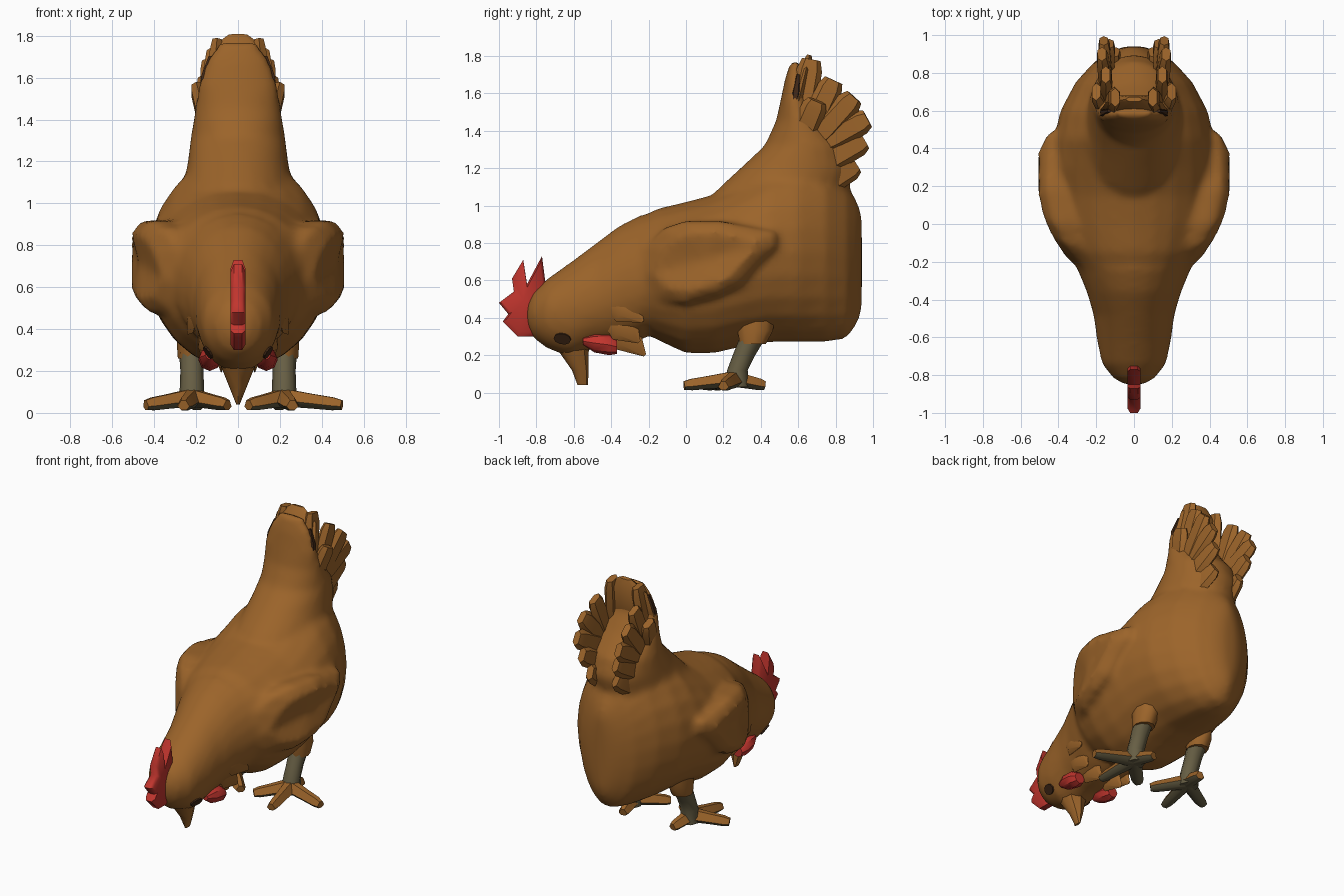
import bpy, bmesh
from math import sin, cos, pi, radians
from mathutils import Vector
from mathutils.bvhtree import BVHTree

cube = bpy.data.objects.get("Cube")
if cube:
    bpy.data.objects.remove(cube, do_unlink=True)


def material(name, rgb):
    m = bpy.data.materials.new(name)
    m.use_nodes = True
    m.diffuse_color = (*rgb, 1)
    bsdf = m.node_tree.nodes["Principled BSDF"]
    bsdf.inputs["Base Color"].default_value = (*rgb, 1)
    bsdf.inputs["Roughness"].default_value = 0.9
    return m


BROWN = material("feather brown", (0.33, 0.127, 0.023))
RED = material("comb red", (0.54, 0.036, 0.027))
GREY = material("leg grey", (0.135, 0.113, 0.058))
DARK = material("eye dark", (0.05, 0.02, 0.008))

# Cross-sections for feathers and for toes with bevelled soles
PLUME = ((1, 0), (.6, .9), (-.6, .9), (-1, 0), (-.6, -.9), (.6, -.9))
TOE = ((.9, .4), (-.2, 1), (-.8, .45), (-.8, -.45), (-.2, -1), (.9, -.4))


def shade(ob, angle):
    bpy.ops.object.select_all(action='DESELECT')
    ob.select_set(True)
    bpy.context.view_layer.objects.active = ob
    bpy.ops.object.shade_smooth_by_angle(angle=radians(angle))


def finish(name, bm, mats, smooth=40):
    """Turn a bmesh into a shaded object."""
    bmesh.ops.recalc_face_normals(bm, faces=bm.faces)
    me = bpy.data.meshes.new(name)
    bm.to_mesh(me)
    bm.free()
    ob = bpy.data.objects.new(name, me)
    bpy.context.collection.objects.link(ob)
    for m in mats:
        me.materials.append(m)
    shade(ob, smooth)
    return ob


def skin(bm, rings):
    """Bridge rings of points and close both ends."""
    rows = [[bm.verts.new(p) for p in ring] for ring in rings]
    n = len(rows[0])
    for a, b in zip(rows, rows[1:]):
        for i in range(n):
            j = (i + 1) % n
            bm.faces.new((a[i], a[j], b[j], b[i]))
    for row in (rows[0], rows[-1]):
        mid = bm.verts.new(sum((v.co for v in row), Vector()) / n)
        for i in range(n):
            bm.faces.new((row[i], row[(i + 1) % n], mid))


def upright_ring(y, low, high, half, mid, n=24):
    """Egg-shaped cross-section facing along y."""
    ring = []
    for i in range(n):
        a = 2 * pi * i / n
        s = sin(a)
        ring.append(Vector((half * cos(a), y, mid + s * (high - mid if s > 0 else mid - low))))
    return ring


def level_ring(z, front, back, half, n=24):
    """Oval cross-section facing along z."""
    mid, r = (front + back) / 2, (back - front) / 2
    return [Vector((half * cos(2 * pi * i / n), mid + r * sin(2 * pi * i / n), z)) for i in range(n)]


def blade(bm, base, tip, side, width, thick, steps, shape=PLUME):
    """Tapered bar; steps are (position, scale) pairs."""
    base, tip = Vector(base), Vector(tip)
    along = (tip - base).normalized()
    side = Vector(side)
    side = (side - along * side.dot(along)).normalized()
    up = along.cross(side)
    skin(bm, [[base.lerp(tip, t) + side * (u * width * k) + up * (v * thick * k)
               for u, v in shape] for t, k in steps])


# Body, raised tail base, neck and head
bm = bmesh.new()
skin(bm, [upright_ring(*s) for s in (
    (-.38, .45, .82, .15, .62), (-.28, .35, .92, .27, .62), (-.15, .28, .985, .36, .62),
    (0, .21, 1.02, .41, .65), (.15, .21, 1.06, .43, .68), (.3, .245, 1.13, .44, .72),
    (.45, .27, 1.22, .425, .75), (.6, .27, 1.25, .39, .75), (.75, .27, 1.22, .31, .75),
    (.86, .29, 1.12, .21, .72), (.915, .37, 1.02, .12, .7), (.94, .44, .95, .05, .7))])
skin(bm, [level_ring(*s) for s in (
    (.9, .1, .9, .25), (1.08, .16, .87, .26), (1.2, .29, .9, .24), (1.32, .42, .86, .225),
    (1.45, .48, .74, .205), (1.56, .505, .66, .19), (1.68, .53, .63, .15), (1.77, .56, .61, .09))])
skin(bm, [upright_ring(*s) for s in (
    (-.85, .36, .47, .05, .42), (-.815, .29, .54, .11, .42), (-.74, .235, .61, .17, .43),
    (-.62, .19, .695, .195, .45), (-.48, .24, .8, .215, .5), (-.36, .25, .89, .25, .57),
    (-.24, .28, .95, .3, .6), (-.05, .4, .9, .3, .62))])

# Wings, domed slabs following the flanks
edge = [(-.3, .61), (-.22, .78), (-.12, .88), (0, .92), (.18, .92), (.49, .86), (.49, .78), (.38, .68),
        (.3, .58), (.18, .52), (0, .47), (-.18, .49)]
for side in (1, -1):
    rings = []
    for scale, depth in ((.92, .2), (1, .09), (.98, .035), (.7, -.01)):
        ring = []
        for y, z in edge:
            y, z = .1 + (y - .1) * scale, .71 + (z - .71) * scale
            flank = .5 - 1.05 * max(0, .2 - y) ** 2 - .35 * max(0, y - .3) ** 2
            ring.append(Vector((side * (flank - depth), y, z)))
        rings.append(ring)
    skin(bm, rings)

# Fuse everything above into one smooth form
body = finish("body_and_wings", bm, [BROWN])
fuse = body.modifiers.new("fuse", 'REMESH')
fuse.mode = 'VOXEL'
fuse.voxel_size = 0.022
relax = body.modifiers.new("relax", 'SMOOTH')
relax.iterations = 6
for mod in ("fuse", "relax"):
    bpy.ops.object.modifier_apply(modifier=mod)
shade(body, 60)
skin_tree = BVHTree.FromObject(body, bpy.context.evaluated_depsgraph_get())

# Beak
bm = bmesh.new()
skin(bm, [level_ring(*s, n=8) for s in (
    (.32, -.74, -.48, .11), (.22, -.68, -.52, .08), (.12, -.61, -.52, .04), (.04, -.58, -.525, .008))])
finish("beak", bm, [BROWN])

# Comb cut from a jagged outline
outline = [(-.74, .5), (-.77, .73), (-.85, .58), (-.87, .71), (-.93, .61), (-.92, .54), (-1, .48),
           (-.95, .42), (-.98, .38), (-.9, .3), (-.81, .3), (-.76, .42)]
bm = bmesh.new()
skin(bm, [[Vector((x, -.84 + (y + .84) * k, .47 + (z - .47) * k)) for y, z in outline]
          for x, k in ((-.035, .85), (-.02, 1), (.02, 1), (.035, .85))])
finish("comb", bm, [RED], 50)

for side, label in ((1, "left"), (-1, "right")):
    # Wattle
    bm = bmesh.new()
    skin(bm, [[Vector((side * (.135 + p.x), p.y, p.z)) for p in upright_ring(y, z - r, z + r, r, z, 8)]
              for y, z, r in ((-.55, .275, .02), (-.49, .265, .05), (-.41, .255, .055), (-.37, .245, .038))])
    finish(label + "_wattle", bm, [RED])

    # Eye, a thin oval plate lying on the head
    hit, normal, _, _ = skin_tree.ray_cast(Vector((side, -.66, .29)), Vector((-side, 0, 0)))
    across = Vector((0, 1, 0))
    across = (across - normal * normal.y).normalized()
    upward = normal.cross(across)
    bm = bmesh.new()
    skin(bm, [[hit + normal * h + across * (.047 * cos(a * pi / 5)) + upward * (.034 * sin(a * pi / 5))
               for a in range(10)] for h in (-.001, .008)])
    finish(label + "_eye", bm, [DARK], 20)

    # Ragged ruff feathers under the neck
    bm = bmesh.new()
    for base, tip in (((.08, -.38, .36), (.08, -.22, .2)), ((.16, -.38, .4), (.17, -.25, .27)),
                      ((.2, -.38, .5), (.24, -.23, .38))):
        blade(bm, (side * base[0], *base[1:]), (side * tip[0], *tip[1:]), (0, .7, 1),
              .09, .03, ((0, .8), (.4, 1), (1, .1)))
    finish(label + "_ruff", bm, [BROWN])

    # Tail feathers fanned on this side
    bm = bmesh.new()
    for x, y, z in ((.1, .67, 1.78), (.15, .79, 1.67), (.17, .9, 1.58),
                    (.16, .97, 1.465), (.13, .955, 1.35), (.1, .91, 1.22), (.2, .7, 1.56)):
        low = min(1.31, z - .16)
        blade(bm, (side * .14, .55 + (y - .55) * .3, low), (side * x, y, z), (0, z - 1.3, .6 - y),
              .072, .035, ((0, .8), (.4, 1), (.88, .95), (1, .7)))
    finish(label + "_tail_feathers", bm, [BROWN], 35)

    # Dark hollow between the front tail feathers
    bm = bmesh.new()
    blade(bm, (side * .17, .575, 1.5), (side * .13, .6, 1.7), (0, 1, 0), .022, .03, ((0, .5), (.5, 1), (1, .4)))
    finish(label + "_tail_hollow", bm, [DARK])

    # Feathered thigh and bare shank
    bm = bmesh.new()
    skin(bm, [[Vector((side * .22 + p.x, p.y, p.z)) for p in level_ring(z, f, b, h, 10)]
              for z, f, b, h in ((.42, .26, .48, .06), (.33, .27, .47, .072), (.26, .285, .43, .067))])
    finish(label + "_thigh", bm, [BROWN], 60)
    bm = bmesh.new()
    skin(bm, [[Vector((side * .22 + p.x, p.y, p.z)) for p in level_ring(z, f, b, h, 8)]
              for z, f, b, h in ((.3, .29, .43, .062), (.2, .25, .37, .055), (.12, .22, .33, .058),
                                 (.03, .2, .34, .06))])
    finish(label + "_shank", bm, [GREY], 60)

    # Foot with four toes: brown above, grey soles
    bm = bmesh.new()
    outer = (.495, .2) if side > 0 else (.44, .15)
    for x, y in ((.26, -.01), (.05, .1), outer, (.19, .42)):
        blade(bm, (side * .22, .26, .07), (side * x, y, .036), (0, 0, 1), .045, .048,
              ((0, 1.1), (.5, .9), (.85, .8), (1, .6)), TOE)
    foot = finish(label + "_foot", bm, [BROWN, GREY], 50)
    for face in foot.data.polygons:
        face.material_index = int(face.normal.z < -0.5)

# Broad central tail feather
bm = bmesh.new()
blade(bm, (0, .54, 1.3), (0, .66, 1.805), (1, 0, 0), .15, .045, ((0, 1), (.5, 1.2), (.85, 1), (1, .3)))
finish("central_tail_feather", bm, [BROWN], 50)
